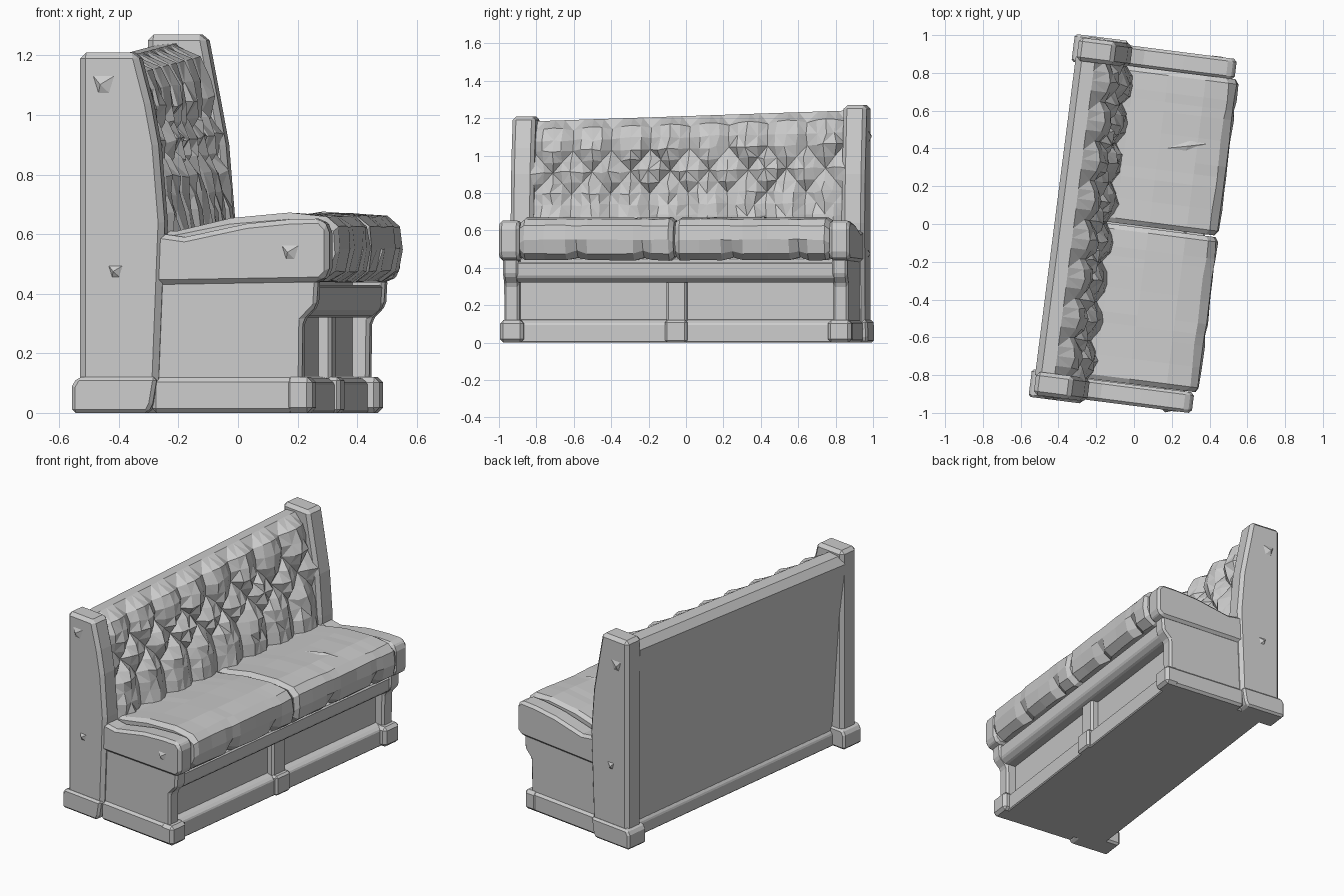
import bpy, bmesh, math, random
from mathutils import Matrix

random.seed(4)
cube = bpy.data.objects.get("Cube")
if cube:
    bpy.data.objects.remove(cube, do_unlink=True)

# The bench stands slightly turned: local x is depth, local y is length
PLACE = Matrix.Rotation(math.radians(-7.3), 4, 'Z') @ Matrix.Translation((0, -0.01, 0))
RISE = 0.034


def finish(name, bm, bevel=0.0):
    bmesh.ops.recalc_face_normals(bm, faces=bm.faces)
    mesh = bpy.data.meshes.new(name)
    bm.to_mesh(mesh)
    bm.free()
    obj = bpy.data.objects.new(name, mesh)
    bpy.context.collection.objects.link(obj)
    obj.matrix_world = PLACE
    if bevel:
        mod = obj.modifiers.new("Worn edges", 'BEVEL')
        mod.width = bevel
        mod.segments = 1
        mod.limit_method = 'ANGLE'
        mod.angle_limit = math.radians(35)


def loft(name, sections, bevel=0.0):
    """Skin equal-length rings of points and cap both ends."""
    bm = bmesh.new()
    rings = [[bm.verts.new(p) for p in ring] for ring in sections]
    n = len(rings[0])
    for a, b in zip(rings, rings[1:]):
        for i in range(n):
            j = (i + 1) % n
            bm.faces.new((a[i], a[j], b[j], b[i]))
    bm.faces.new(rings[0])
    bm.faces.new(rings[-1])
    finish(name, bm, bevel)


def prism(name, profile, y0, y1, bevel=0.012):
    loft(name, [[(x, y, z) for x, z in profile] for y in (y0, y1)], bevel)


def box(name, x0, x1, y0, y1, z0, z1, bevel=0.012):
    prism(name, [(x0, z0), (x1, z0), (x1, z1), (x0, z1)], y0, y1, bevel)


def chip(name, corners, tip):
    """Small raised splinter: a low pyramid."""
    bm = bmesh.new()
    ring = [bm.verts.new(p) for p in corners]
    top = bm.verts.new(tip)
    bm.faces.new(ring)
    for i in range(len(ring)):
        bm.faces.new((ring[i - 1], ring[i], top))
    finish(name, bm)


# Base carcass and front trim
box("base_core", -0.32, 0.28, -0.9, 0.9, 0, 0.46)
prism("base_front_board", [(0.2, 0), (0.335, 0), (0.335, 0.1), (0.315, 0.115), (0.2, 0.14)],
      -0.9, 0.9, 0.006)
box("base_centre_post", 0.2, 0.325, -0.055, 0.055, 0.05, 0.34)
box("base_centre_foot", 0.2, 0.355, -0.06, 0.06, 0, 0.12)
prism("seat_rail", [(0.2, 0.32), (0.34, 0.32), (0.375, 0.35), (0.38, 0.43), (0.2, 0.43)],
      -0.925, 0.925, 0.008)

# Ends of the bench
for side, label in ((-1, "right"), (1, "left")):
    top = 1.24 + side * 0.03
    prism(label + "_back_post",
          [(-0.413, 0.05), (-0.15, 0.05), (-0.127, 0.64), (-0.148, 0.9),
           (-0.174, 1.04), (-0.218, top), (-0.413, top)],
          side * 0.83, side * 0.954, 0.02)
    prism(label + "_back_post_foot",
          [(-0.438, 0), (-0.18, 0), (-0.165, 0.03), (-0.15, 0.12), (-0.42, 0.12), (-0.438, 0.09)],
          side * 0.82, side * 0.968, 0.012)
    prism(label + "_side_panel",
          [(-0.18, 0.08), (0.335, 0.08), (0.338, 0.31), (0.385, 0.36), (0.39, 0.45), (-0.18, 0.45)],
          side * 0.845, side * 0.928, 0.012)
    box(label + "_side_board", -0.17, 0.33, side * 0.84, side * 0.942, 0, 0.118, 0.014)
    box(label + "_front_foot", 0.28, 0.373, side * 0.82, side * 0.947, 0, 0.12, 0.018)
    prism(label + "_arm",
          [(-0.2, 0.43), (0.4, 0.44), (0.43, 0.47), (0.43, 0.62), (0.4, 0.652),
           (0.3, 0.65), (0.15, 0.635), (-0.06, 0.59), (-0.2, 0.61)],
          side * 0.835, side * 0.945, 0.016)
    # Splinters in the end faces
    spots = [(-0.33, 1.11, 0.038, 0.953), (-0.29, 0.48, 0.025, 0.953)]
    if side < 0:
        spots.append((0.3, 0.545, 0.03, 0.944))
    for x, z, r, y in spots:
        chip(label + "_splinter",
             [(x - r, side * y, z + r * 0.6), (x + r, side * y, z + r * 0.6),
              (x + r * 0.5, side * y, z - r), (x - r * 0.5, side * y, z - r)],
             (x - r * 0.3, side * (y + 0.014), z - r * 0.2))

# Back panel: leans backward, and its top rises towards the left end
sections = []
for y in (-0.85, 0.85):
    lift = RISE * y
    sections.append([(-0.33, y, 0.02), (-0.2, y, 0.02), (-0.22, y, 0.8), (-0.3, y, 1.18 + lift),
                     (-0.315, y, 1.212 + lift), (-0.385, y, 1.205 + lift),
                     (-0.418, y, 1.16 + lift)])
loft("back_panel", sections)
prism("back_skirting", [(-0.35, 0), (-0.28, 0), (-0.28, 0.1), (-0.335, 0.095), (-0.35, 0.075)],
      -0.84, 0.84, 0.006)

# Tufted backrest: diamond folds in the middle, straight pleats above and below
SPACING, FIRST, LAST, HALF = 0.21, 0.80, 1.04, 0.84
heights = [0.58, 0.68, 0.74] + [FIRST + 0.06 * i for i in range(6)]


def puff(y, z):
    shift = (min(max(z, FIRST), LAST) - FIRST) / (LAST - FIRST)
    a = abs(math.sin(math.pi * (y / SPACING + shift)))
    b = abs(math.sin(math.pi * (y / SPACING - shift)))
    if a + b < 0.01 and FIRST - 0.01 < z < LAST + 0.01:
        return -0.3
    return math.sqrt(a * b)


bm = bmesh.new()
grid = []
for z in heights:
    t = max((z - 0.6) / 0.6, 0)
    row = []
    for i in range(33):
        y = -HALF + i * SPACING / 4
        p = puff(y, z)
        x = -0.14 - 0.115 * t + 0.046 * p
        jit = 0.011 if p > 0.3 else 0.004
        dx, dy, dz = (random.uniform(-jit, jit) for axis in range(3))
        row.append(bm.verts.new((x + dx, y + dy, z + RISE * y * t + dz * 0.7)))
    grid.append(row)
# The top of the padding rolls back to the straight edge of the panel
for x, z, swell in ((-0.262, 1.155, 0.042), (-0.315, 1.212, 0)):
    row = []
    for i in range(33):
        y = -HALF + i * SPACING / 4
        p = swell * puff(y, LAST + 0.1)
        row.append(bm.verts.new((x + p, y, z + RISE * y + p * 0.4)))
    grid.append(row)
for low, high in zip(grid, grid[1:]):
    for i in range(32):
        a, b, c, d = low[i], low[i + 1], high[i + 1], high[i]
        # Split each quad along the deeper diagonal so the creases stay sharp
        if a.co.x + c.co.x < b.co.x + d.co.x:
            tris = ((a, b, c), (a, c, d))
        else:
            tris = ((a, b, d), (b, c, d))
        for tri in tris:
            bm.faces.new(tri)
finish("tufted_backrest", bm)

# Two seat cushions with puckered front edges
PROFILE = [(-0.2, 0.45), (0.39, 0.44), (0.437, 0.475), (0.452, 0.55), (0.446, 0.625),
           (0.402, 0.66), (0.28, 0.67), (0.08, 0.652), (-0.1, 0.613), (-0.2, 0.605)]
for label, y0, y1 in (("right", -0.832, -0.004), ("left", 0.004, 0.838)):
    sections = []
    steps = (0, 0.03, 0.16, 0.3, 0.37, 0.44, 0.6, 0.74, 0.8, 0.86, 0.97, 1)
    for k, s in enumerate(steps):
        inset = 0.018 if k in (0, len(steps) - 1) else 0
        ring = []
        for i, (x, z) in enumerate(PROFILE):
            front = x > 0.3
            dx = random.uniform(-0.005, 0.005) if front else 0
            dz = random.uniform(-0.003, 0.003)
            if k in (4, 8) and i in (1, 2):
                dx -= 0.03
                dz += 0.015
            x += dx - (inset if front else 0)
            z += dz + (inset if z < 0.5 else -inset)
            ring.append((x, y0 + (y1 - y0) * s, z))
        sections.append(ring)
    loft(label + "_seat_cushion", sections)

# Crease in the left cushion
chip("cushion_crease", [(0.12, 0.43, 0.656), (0.22, 0.425, 0.664), (0.33, 0.48, 0.668),
                        (0.24, 0.485, 0.667)], (0.23, 0.455, 0.676))
